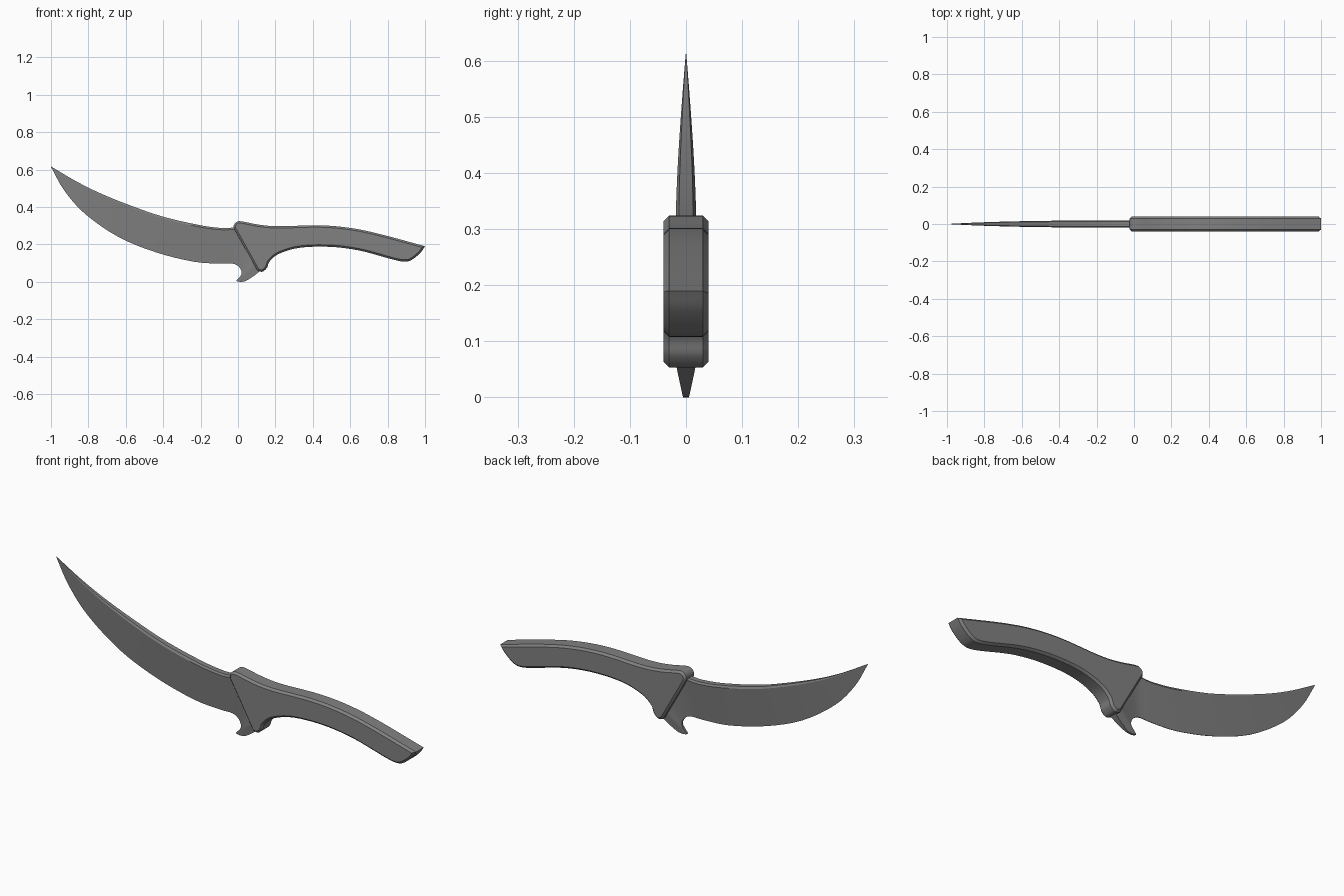
import bpy
import bmesh
import math
from mathutils import Vector

cube = bpy.data.objects.get("Cube")
if cube:
    bpy.data.objects.remove(cube, do_unlink=True)

steel = bpy.data.materials.new("dark grey")
steel.use_nodes = True
grey = (0.22, 0.22, 0.22, 1)
steel.diffuse_color = grey
steel.node_tree.nodes["Principled BSDF"].inputs["Base Color"].default_value = grey


def smooth_path(points, steps):
    """Smooth curve through points of any dimension."""
    p = [Vector(q) for q in points]
    p = [2 * p[0] - p[1]] + p + [2 * p[-1] - p[-2]]
    path = []
    for a, b, c, d in zip(p, p[1:], p[2:], p[3:]):
        for i in range(steps):
            t = i / steps
            path.append(0.5 * (2 * b + (c - a) * t + (2 * a - 5 * b + 4 * c - d) * t ** 2
                               + (3 * b - a - 3 * c + d) * t ** 3))
    return path + [p[-2]]


def loft(name, rings):
    """Skin closed rings, cap both ends and shade."""
    bm = bmesh.new()
    loops = [[bm.verts.new(co) for co in ring] for ring in rings]
    for low, high in zip(loops, loops[1:]):
        for i in range(len(low)):
            j = (i + 1) % len(low)
            bm.faces.new((low[i], low[j], high[j], high[i]))
    bm.faces.new(loops[0])
    bm.faces.new(loops[-1])
    bmesh.ops.remove_doubles(bm, verts=bm.verts, dist=0.00005)
    bmesh.ops.recalc_face_normals(bm, faces=bm.faces)
    mesh = bpy.data.meshes.new(name)
    bm.to_mesh(mesh)
    bm.free()
    mesh.materials.append(steel)
    obj = bpy.data.objects.new(name, mesh)
    bpy.context.collection.objects.link(obj)
    bpy.ops.object.select_all(action='DESELECT')
    obj.select_set(True)
    bpy.context.view_layer.objects.active = obj
    bpy.ops.object.shade_smooth_by_angle(angle=math.radians(30))


# Blade: spine x, z, matching edge x, z, and edge thickness ratio.
# The last stations run down inside the handle to form the hooked spur.
stations = [
    (-1, .617, -1, .615, .05), (-.87, .54, -.93, .49, .05),
    (-.74, .475, -.82, .365, .05), (-.58, .41, -.64, .24, .05),
    (-.4, .348, -.44, .158, .05), (-.2, .302, -.24, .108, .05),
    (-.08, .287, -.1, .097, .06), (0, .285, -.03, .097, .1),
    (.04, .22, .005, .08, .2), (.07, .16, .02, .05, .25),
    (.09, .12, .01, .025, .25), (.11, .1, -.008, .004, .25),
    (.125, .09, .035, .002, .3), (.14, .085, .08, .028, .6),
    (.15, .08, .115, .055, .9),
]
rings = []
for sx, sz, ex, ez, ratio in smooth_path(stations, 4):
    half = 0.019 * (1 - max(0, min(1, -sx)) ** 3)
    spine, edge = Vector((sx, 0, sz)), Vector((ex, 0, ez))
    shoulder = spine.lerp(edge, 0.05)
    side = [(spine, 0.7), (shoulder, 1), (edge, ratio)]
    rings.append([c + Vector((0, half * w, 0)) for c, w in side]
                 + [c - Vector((0, half * w, 0)) for c, w in reversed(side)])
loft("blade", rings)

# Handle: side outline with a chamfered rim on both faces
top_line = [(-.022, .285), (-.022, .303), (-.008, .32), (.02, .323), (.115, .305),
            (.22, .297), (.435, .302), (.6, .288), (.76, .255), (1, .19)]
under_line = [(1, .19), (.975, .155), (.93, .118), (.89, .108), (.825, .12),
              (.65, .167), (.49, .187), (.33, .182), (.22, .15), (.17, .11),
              (.155, .075), (.13, .054), (.104, .06)]
outline = smooth_path(top_line, 5)[:-1] + smooth_path(under_line, 5)


def inset(points, amount):
    """Move a clockwise outline inward with mitred corners."""
    result = []
    for i, p in enumerate(points):
        a = (p - points[i - 1]).normalized()
        b = (points[(i + 1) % len(points)] - p).normalized()
        na, nb = Vector((a.y, -a.x)), Vector((b.y, -b.x))
        result.append(p + (na + nb) * amount / max(0.5, 1 + na.dot(nb)))
    return result


rim = inset(outline, 0.01)
layers = [(rim, -.04), (outline, -.03), (outline, .03), (rim, .04)]
loft("handle", [[(p.x, y, p.y) for p in line] for line, y in layers])
